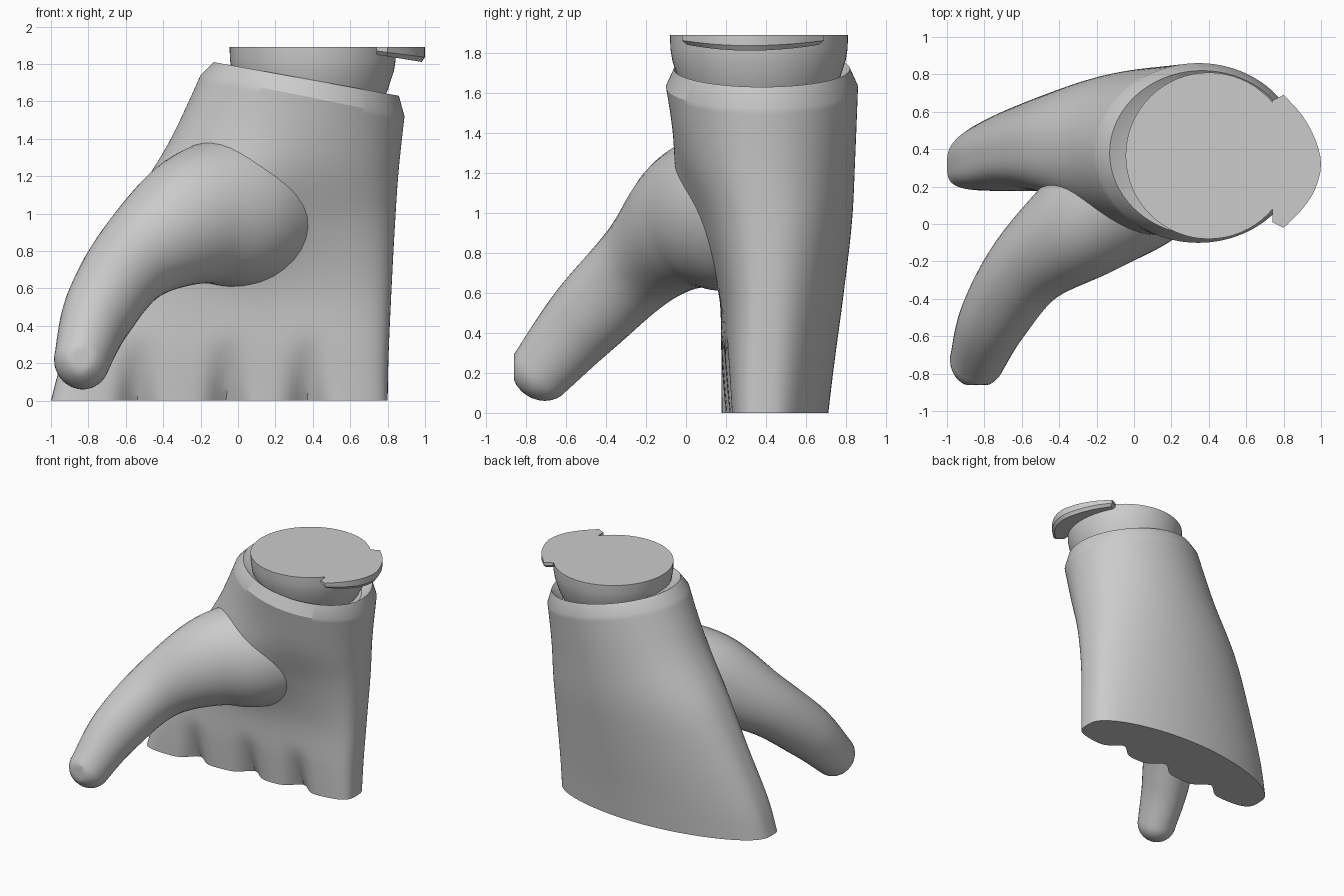
import bpy, bmesh, math
from mathutils import Vector

cube = bpy.data.objects.get("Cube")
if cube:
    bpy.data.objects.remove(cube, do_unlink=True)

grey = bpy.data.materials.new("plain_grey")
grey.use_nodes = True
colour = (0.6, 0.6, 0.6, 1)
grey.diffuse_color = colour
grey.node_tree.nodes["Principled BSDF"].inputs["Base Color"].default_value = colour


def loft(name, rings, angle=30):
    """Skin closed rings of equal length and cap both ends."""
    bm = bmesh.new()
    loops = [[bm.verts.new(p) for p in ring] for ring in rings]
    n = len(loops[0])
    for a, b in zip(loops, loops[1:]):
        for i in range(n):
            j = (i + 1) % n
            bm.faces.new((a[i], a[j], b[j], b[i]))
    bm.faces.new(loops[0][::-1])
    bm.faces.new(loops[-1])
    bmesh.ops.recalc_face_normals(bm, faces=bm.faces)
    mesh = bpy.data.meshes.new(name)
    bm.to_mesh(mesh)
    bm.free()
    mesh.materials.append(grey)
    obj = bpy.data.objects.new(name, mesh)
    bpy.context.collection.objects.link(obj)
    bpy.ops.object.select_all(action='DESELECT')
    obj.select_set(True)
    bpy.context.view_layer.objects.active = obj
    bpy.ops.object.shade_smooth_by_angle(angle=math.radians(angle))
    return obj


def spline(keys, steps):
    """Catmull-Rom samples through rows of numbers."""
    out = []
    for i in range(len(keys) - 1):
        p0, p1 = keys[max(i - 1, 0)], keys[i]
        p2, p3 = keys[i + 1], keys[min(i + 2, len(keys) - 1)]
        for s in range(steps):
            t = s / steps
            out.append([b + t * (c - a) / 2
                        + t * t * (2 * a - 5 * b + 4 * c - d) / 2
                        + t ** 3 * (3 * b - a - 3 * c + d) / 2
                        for a, b, c, d in zip(p0, p1, p2, p3)])
    return out + [list(keys[-1])]


def bump(value, centre, width):
    return math.exp(-((value - centre) / width) ** 2)


def palm_ring(zl, zr, xl, xr, mid, half, lean, arch, power, n=160):
    ring = []
    for i in range(n):
        a = math.tau * i / n
        u, s = math.cos(a), math.sin(a)
        x = (xl + xr) / 2 + u * (xr - xl) / 2
        z = zl + (zr - zl) * (u + 1) / 2
        y = mid + lean * u - arch * u * u + math.copysign(abs(s) ** power, s) * half
        if s < 0:
            # grooves between the four fingers, fading upward
            fade = max(0, 1 - z / 0.36) ** 1.3
            y += 0.1 * fade * sum(bump(x, g, 0.085) for g in (-0.54, -0.06, 0.37))
            # swelling where the thumb joins
            y -= 0.08 * -s * bump(x, 0, 0.3) * bump(z, 1.08, 0.28)
        ring.append((x, y, z))
    return ring


# Palm: z left, z right, x left, x right, middle y, half depth, lean, arch, roundness
palm_keys = [
    (0, 0, -1, 0.8, 0.46, 0.25, 0.035, 0.11, 0.62),
    (0.25, 0.24, -0.93, 0.805, 0.465, 0.275, 0.03, 0.1, 0.66),
    (0.62, 0.58, -0.78, 0.82, 0.478, 0.31, 0.02, 0.085, 0.74),
    (1.0, 0.92, -0.6, 0.838, 0.455, 0.375, 0.01, 0.05, 0.82),
    (1.38, 1.22, -0.37, 0.858, 0.407, 0.44, 0, 0.015, 0.93),
    (1.74, 1.52, -0.2, 0.89, 0.38, 0.48, 0, 0, 1),
]
rim_keys = [
    (1.81, 1.63, -0.13, 0.86, 0.38, 0.44, 0, 0, 1),
    (1.74, 1.56, 0, 0.78, 0.375, 0.36, 0, 0, 1),
]
loft("palm", [palm_ring(*k) for k in spline(palm_keys, 7) + rim_keys])

# Thumb: x, y, z, radius and height ratio from the base to the tip
thumb_keys = [
    (0.27, 0.44, 1.06, 0.32, 1.12),
    (0.02, 0.23, 1.02, 0.365, 1.12),
    (-0.25, 0.02, 0.96, 0.31, 1.14),
    (-0.555, -0.22, 0.75, 0.226, 1.07),
    (-0.745, -0.5, 0.47, 0.187, 1.1),
    (-0.835, -0.72, 0.215, 0.148, 1.1),
]
path = spline(thumb_keys, 8)
# rounded fingertip
end, before = Vector(path[-1][:3]), Vector(path[-2][:3])
ahead = (end - before).normalized()
tip_r, tip_tall = path[-1][3:]
for k in range(1, 8):
    a = k * math.pi / 16
    path.append([*(end + ahead * tip_r * math.sin(a)), tip_r * math.cos(a), tip_tall])

rings = []
for i, (x, y, z, r, tall) in enumerate(path):
    d = (Vector(path[min(i + 1, len(path) - 1)][:3])
         - Vector(path[max(i - 1, 0)][:3])).normalized()
    side = d.cross(Vector((0, 0, 1))).normalized()
    up = side.cross(d) * tall
    ring = []
    for j in range(40):
        a = math.tau * j / 40
        p = Vector((x, y, z)) + (side * math.cos(a) + up * math.sin(a)) * r
        p.y = max(p.y, -0.86)  # flat pad at the tip
        ring.append(p)
    rings.append(ring)
loft("thumb", rings)

# Wrist plug: rounded cup with a flat top
plug = [(0.3, 1.5), (0.36, 1.58), (0.4, 1.66), (0.433, 1.76), (0.443, 1.82), (0.445, 1.89)]
loft("wrist_plug", [[(0.4 + r * math.cos(math.tau * i / 64),
                      0.365 + r * math.sin(math.tau * i / 64), z)
                     for i in range(64)] for r, z in plug])

# Wrist tab: crescent flange, thicker toward its outer edge, chamfered below
arc = spline([(0.8, -0.02), (0.9, 0.08), (0.97, 0.19), (1, 0.32),
              (0.97, 0.45), (0.9, 0.58), (0.8, 0.69)], 3)
outline = [(0.74, 0.01)] + arc + [(0.74, 0.66)]


def tab_ring(z, slope, shrink):
    return [(0.74 + (x - 0.74) * shrink, 0.335 + (y - 0.335) * shrink,
             z - slope * (x - 0.74)) for x, y in outline]


loft("wrist_tab", [tab_ring(1.85, 0.15, 0.93), tab_ring(1.87, 0.13, 1), tab_ring(1.89, 0, 1)])
